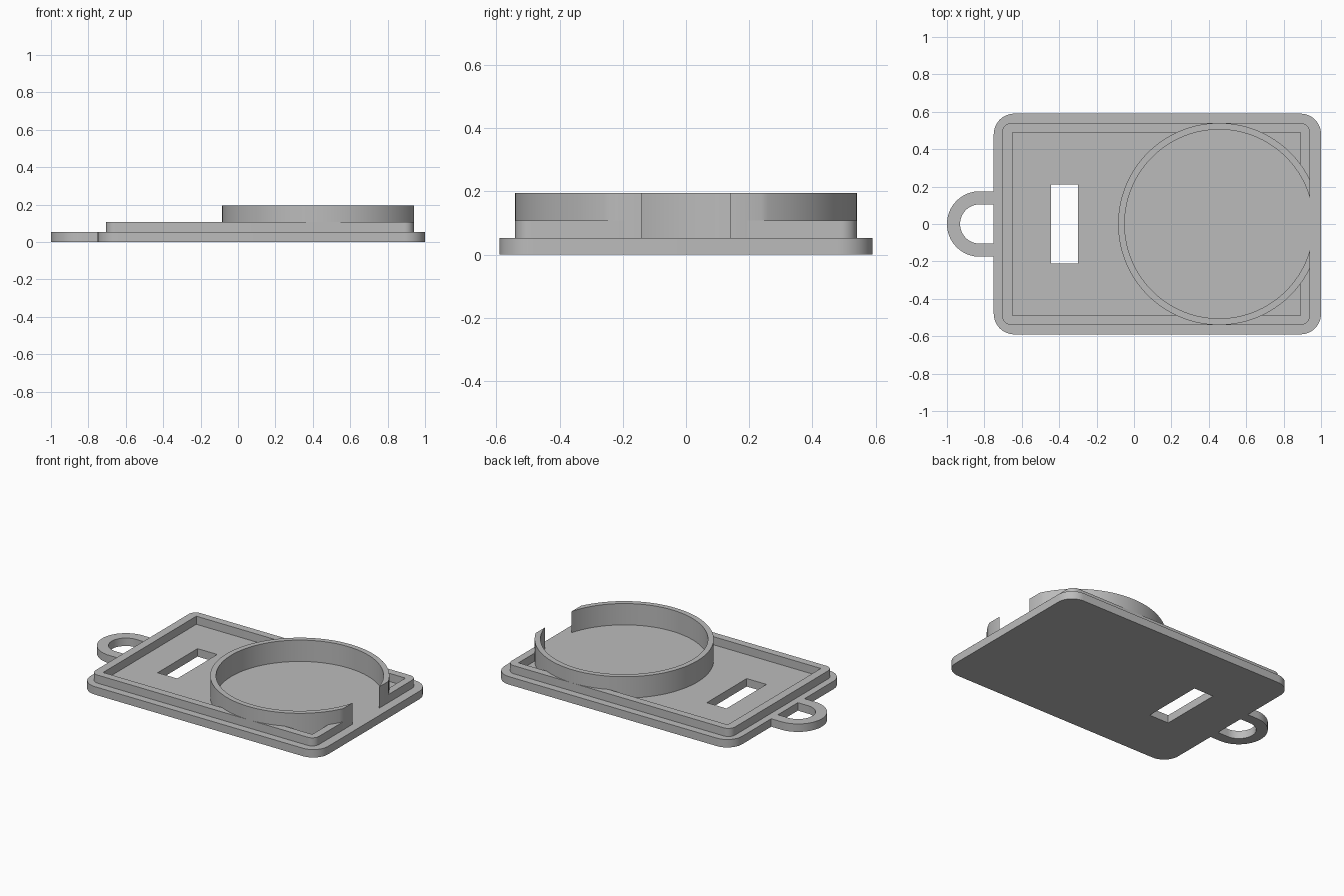
import bpy, bmesh
from math import cos, sin, pi, acos, radians

cube = bpy.data.objects.get("Cube")
if cube:
    bpy.data.objects.remove(cube, do_unlink=True)

grey = bpy.data.materials.new("plain_grey")
grey.use_nodes = True
COLOUR = (0.5, 0.5, 0.5, 1)
grey.diffuse_color = COLOUR
grey.node_tree.nodes["Principled BSDF"].inputs["Base Color"].default_value = COLOUR

FLOOR, LIP_TOP, RING_TOP = 0.053, 0.107, 0.195
PLATE_LEFT, LIP_RIGHT = -0.75, 0.94
RING_X, RING_OUT, RING_IN = 0.455, 0.54, 0.505


def arc(cx, cy, r, a0, a1, n):
    return [(cx + r * cos(a0 + (a1 - a0) * i / n), cy + r * sin(a0 + (a1 - a0) * i / n))
            for i in range(n + 1)]


def rounded_rect(x0, x1, hy, r):
    corners = [(x1 - r, hy - r), (x0 + r, hy - r), (x0 + r, r - hy), (x1 - r, r - hy)]
    return [p for i, (cx, cy) in enumerate(corners)
            for p in arc(cx, cy, r, i * pi / 2, (i + 1) * pi / 2, 12)]


def rect(x0, x1, hy):
    return [(x0, -hy), (x1, -hy), (x1, hy), (x0, hy)]


def prism(name, outline, z0, z1):
    """Extrude a closed outline from z0 up to z1."""
    bm = bmesh.new()
    face = bm.faces.new([bm.verts.new((x, y, z0)) for x, y in outline])
    top = bmesh.ops.extrude_face_region(bm, geom=[face])["geom"]
    for v in top:
        if isinstance(v, bmesh.types.BMVert):
            v.co.z = z1
    bmesh.ops.recalc_face_normals(bm, faces=bm.faces)
    mesh = bpy.data.meshes.new(name)
    bm.to_mesh(mesh)
    bm.free()
    mesh.materials.append(grey)
    obj = bpy.data.objects.new(name, mesh)
    bpy.context.collection.objects.link(obj)
    return obj


def activate(obj):
    bpy.ops.object.select_all(action="DESELECT")
    obj.select_set(True)
    bpy.context.view_layer.objects.active = obj


def cut(obj, outline):
    """Cut an outline straight through the object."""
    cutter = prism("cutter", outline, -0.5, 0.5)
    cutter.hide_render = True
    mod = obj.modifiers.new("cut", "BOOLEAN")
    mod.operation, mod.solver, mod.object = "DIFFERENCE", "EXACT", cutter
    activate(obj)
    bpy.ops.object.modifier_apply(modifier=mod.name)
    bpy.data.objects.remove(cutter, do_unlink=True)


# Base plate with its slot
plate = prism("base_plate", rounded_rect(PLATE_LEFT, 1, 0.59, 0.11), 0, FLOOR)
cut(plate, rect(-0.445, -0.30, 0.21))

# Raised lip, cleared where the round holder stands
lip = prism("raised_lip", rounded_rect(-0.705, LIP_RIGHT, 0.54, 0.05), FLOOR, LIP_TOP)
cut(lip, rect(-0.65, 0.89, 0.49))
cut(lip, arc(RING_X, 0, (RING_OUT + RING_IN) / 2, 0, 2 * pi, 128)[:-1])

# Open round holder, trimmed flat at the lip's right side
a_out = acos((LIP_RIGHT - RING_X) / RING_OUT)
a_in = acos((LIP_RIGHT - RING_X) / RING_IN)
ring = prism("round_holder",
             arc(RING_X, 0, RING_OUT, a_out, 2 * pi - a_out, 120)
             + arc(RING_X, 0, RING_IN, 2 * pi - a_in, a_in, 120), FLOOR, RING_TOP)

# U-shaped hanging loop
loop = prism("hanging_loop",
             [(PLATE_LEFT, 0.175)] + arc(-0.825, 0, 0.175, pi / 2, 3 * pi / 2, 40)
             + [(PLATE_LEFT, -0.175), (PLATE_LEFT, -0.105)]
             + arc(-0.825, 0, 0.105, 3 * pi / 2, pi / 2, 40)
             + [(PLATE_LEFT, 0.105)], 0, FLOOR)

for part in (plate, lip, ring, loop):
    activate(part)
    bpy.ops.object.shade_smooth_by_angle(angle=radians(30))
